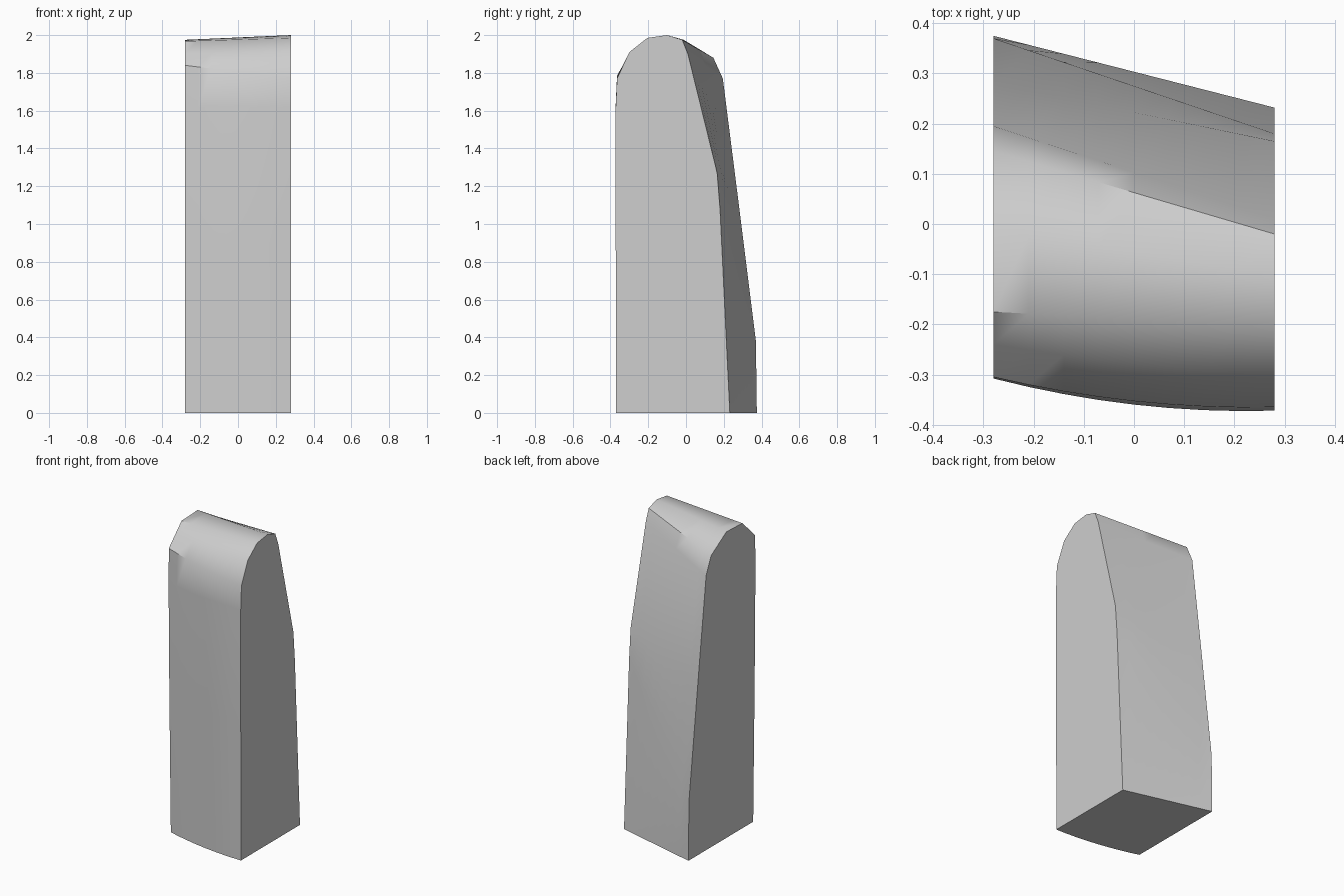
import bpy
import bmesh
import math

cube = bpy.data.objects.get("Cube")
if cube:
    bpy.data.objects.remove(cube, do_unlink=True)

# One flat grey for the whole block
grey = bpy.data.materials.new("light_grey")
grey.use_nodes = True
colour = (0.62, 0.62, 0.62, 1)
grey.diffuse_color = colour
grey.node_tree.nodes["Principled BSDF"].inputs["Base Color"].default_value = colour

HALF_WIDTH = 0.28
COLUMNS = 8

# Matching (y, z) outlines of the two flat sides, from front foot over the top to back foot
right_outline = [
    (-0.285, 0), (-0.30, 0.9), (-0.308, 1.62), (-0.305, 1.84), (-0.24, 1.905),
    (-0.175, 1.968), (-0.012, 1.975), (0.145, 1.88), (0.195, 1.77),
    (0.28, 1.1), (0.37, 0.38), (0.375, 0)]
left_outline = [
    (-0.37, 0), (-0.372, 0.9), (-0.372, 1.62), (-0.365, 1.77), (-0.30, 1.91),
    (-0.205, 1.985), (-0.10, 2.0), (-0.02, 1.975), (0.01, 1.90),
    (0.165, 1.27), (0.18, 1.08), (0.232, 0)]
# How strongly each front point follows the outward bow of the front face
bow = [1, 1, 1, 0.9, 0.4] + [0] * 7


def section(bm, t):
    """Add the outline at fraction t of the width."""
    ring = []
    for (y0, z0), (y1, z1), b in zip(right_outline, left_outline, bow):
        y = y0 + (y1 - y0) * t - 0.08 * b * t * (1 - t)
        z = z0 + (z1 - z0) * t
        ring.append(bm.verts.new((HALF_WIDTH * (2 * t - 1), y, z)))
    return ring


# Loft the block between its sides
bm = bmesh.new()
rings = [section(bm, i / COLUMNS) for i in range(COLUMNS + 1)]
count = len(bow)
for a, b in zip(rings, rings[1:]):
    for i in range(count):
        j = (i + 1) % count
        bm.faces.new((a[i], a[j], b[j], b[i]))
bm.faces.new(rings[0])
bm.faces.new(rings[-1])
bmesh.ops.recalc_face_normals(bm, faces=bm.faces)

mesh = bpy.data.meshes.new("rounded_block")
bm.to_mesh(mesh)
bm.free()
mesh.materials.append(grey)
block = bpy.data.objects.new("rounded_block", mesh)
bpy.context.collection.objects.link(block)

# Smooth the curved faces and keep the side and base edges sharp
bpy.ops.object.select_all(action="DESELECT")
block.select_set(True)
bpy.context.view_layer.objects.active = block
bpy.ops.object.shade_smooth_by_angle(angle=math.radians(40))
